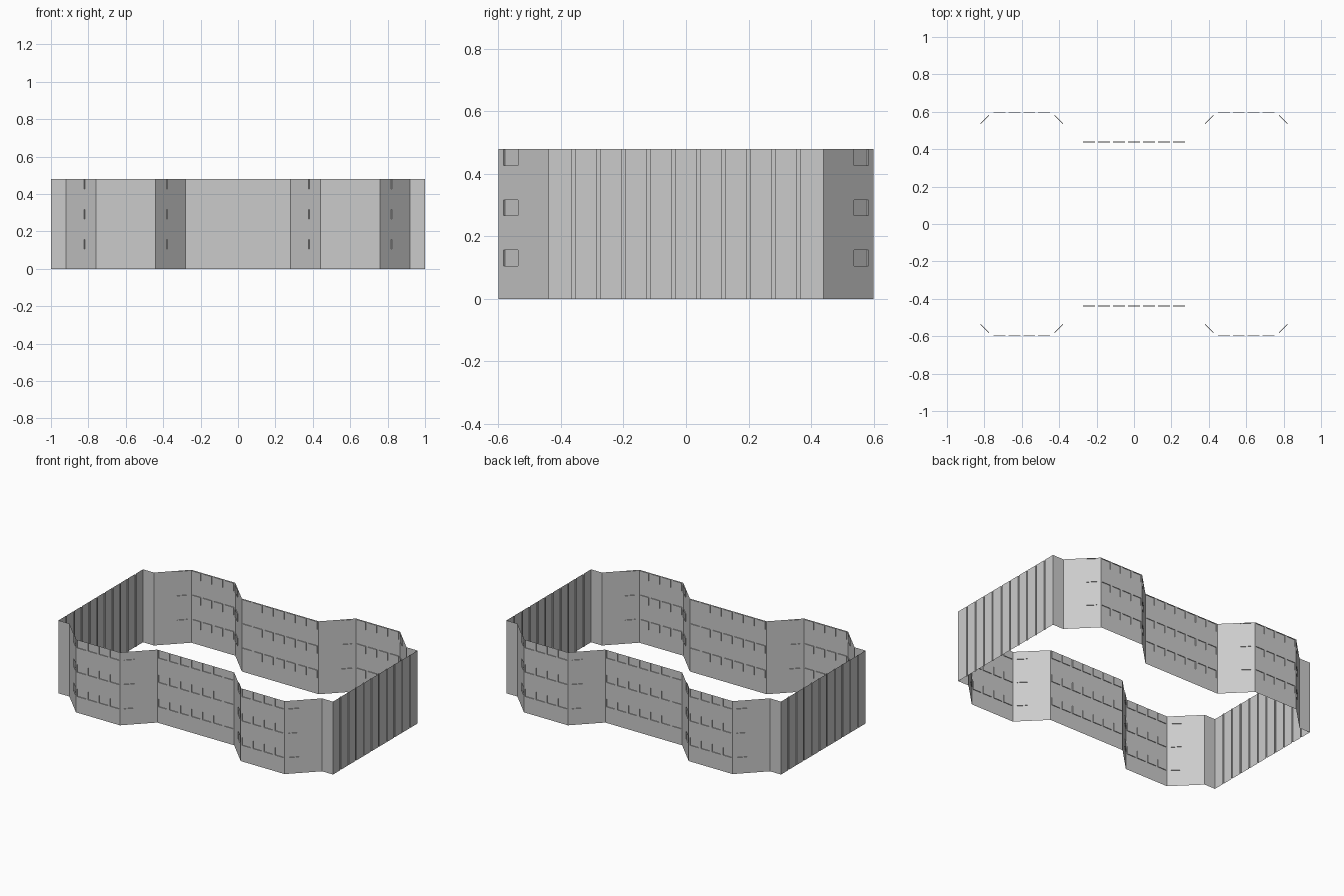
import bpy, bmesh
from math import pi
from mathutils import Vector, Matrix

if "Cube" in bpy.data.objects:
    bpy.data.objects.remove(bpy.data.objects["Cube"])

H = 0.48            # wall height
DEPTH = 0.005       # recess depth
HALF = 0.032        # half width of one recess
ROWS = [(0.106, 0.157), (0.266, 0.317), (0.426, 0.477)]


def finish(bm, name, turned):
    bmesh.ops.remove_doubles(bm, verts=bm.verts, dist=1e-5)
    if turned:
        bmesh.ops.rotate(bm, verts=bm.verts, cent=(0, 0, 0), matrix=Matrix.Rotation(pi, 3, 'Z'))
    me = bpy.data.meshes.new(name)
    bm.to_mesh(me)
    bm.free()
    bpy.context.collection.objects.link(bpy.data.objects.new(name, me))


def add_panel(bm, a, b, centres):
    """Flat panel from a to b, with columns of shallow brick recesses."""
    a, b = Vector((*a, 0)), Vector((*b, 0))
    d = (b - a).normalized()
    inward = Vector((-d.y, d.x, 0))
    us = [0] + [c + s for c in centres for s in (-HALF, HALF)] + [(b - a).length]
    zs = [0] + [z for r in ROWS for z in r] + [H]
    if not centres:
        zs = [0, H]
    grid = [[bm.verts.new(a + d * u + Vector((0, 0, z))) for z in zs] for u in us]
    bricks = []
    for i in range(len(us) - 1):
        for j in range(len(zs) - 1):
            f = bm.faces.new((grid[i][j], grid[i + 1][j], grid[i + 1][j + 1], grid[i][j + 1]))
            if i % 2 and j % 2:
                bricks.append(f)
    if bricks:
        out = bmesh.ops.extrude_discrete_faces(bm, faces=bricks)["faces"]
        bmesh.ops.translate(bm, verts=list({v for f in out for v in f.verts}), vec=inward * DEPTH)


# Long side walls: (start x, start y, recess centres along the following panel)
DIAG = 0.16 * 2 ** 0.5
NEAR, FAR = [0.056], [DIAG - 0.056]
four = [0.04 + 0.08 * i for i in range(4)]
seven = [0.04 + 0.08 * i for i in range(7)]
path = [(-1, -.44, []), (-.92, -.44, FAR), (-.76, -.6, four), (-.44, -.6, NEAR),
        (-.28, -.44, seven), (.28, -.44, FAR), (.44, -.6, four), (.76, -.6, NEAR),
        (.92, -.44, []), (1, -.44, [])]
for name, turned in (("front_wall", False), ("back_wall", True)):
    bm = bmesh.new()
    for p, q in zip(path, path[1:]):
        add_panel(bm, p[:2], q[:2], p[2])
    finish(bm, name, turned)

# Plank end walls with narrow vertical grooves
profile = [(1, -.44)]
for i in range(10):
    y = -0.36 + 0.08 * i
    profile += [(1, y - .0045), (1 - DEPTH, y - .0045), (1 - DEPTH, y + .0045), (1, y + .0045)]
profile.append((1, .44))
for name, turned in (("right_end_wall", False), ("left_end_wall", True)):
    bm = bmesh.new()
    for p, q in zip(profile, profile[1:]):
        add_panel(bm, p, q, [])
    finish(bm, name, turned)
